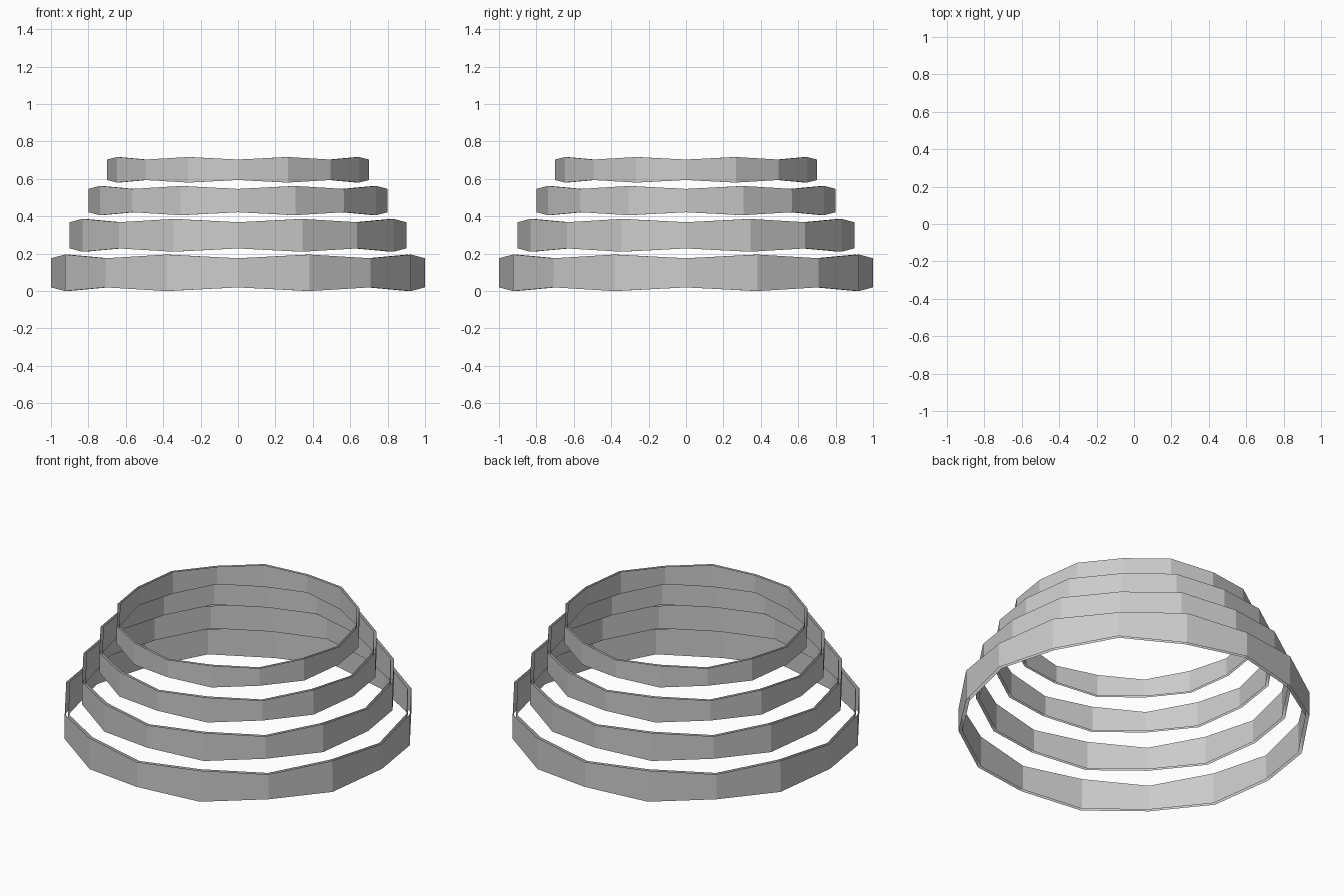
import bpy, bmesh
from math import sin, cos, pi

if "Cube" in bpy.data.objects:
    bpy.data.objects.remove(bpy.data.objects["Cube"])

SIDES = 16
WALL = 0.02


def wavy_band(name, scale, z_mid):
    """Open 16-sided band: outer and inner walls, rims alternating in height."""
    bm = bmesh.new()
    for radius, outward in ((1.0, True), (1.0 - WALL, False)):
        low, high = [], []
        for i in range(SIDES):
            a = 2 * pi * i / SIDES
            half = (0.0975 if i % 2 else 0.078) * scale
            x, y = radius * scale * cos(a), radius * scale * sin(a)
            low.append(bm.verts.new((x, y, z_mid - half)))
            high.append(bm.verts.new((x, y, z_mid + half)))
        for i in range(SIDES):
            j = (i + 1) % SIDES
            quad = [low[i], low[j], high[j], high[i]]
            bm.faces.new(quad if outward else quad[::-1])
    mesh = bpy.data.meshes.new(name)
    bm.to_mesh(mesh)
    bm.free()
    obj = bpy.data.objects.new(name, mesh)
    bpy.context.collection.objects.link(obj)


# Four stacked bands, shrinking upwards
for n, (scale, z) in enumerate(((1.0, 0.0975), (0.9, 0.298),
                                (0.8, 0.484), (0.7, 0.6485))):
    wavy_band(f"ring_band_{n + 1}", scale, z)
